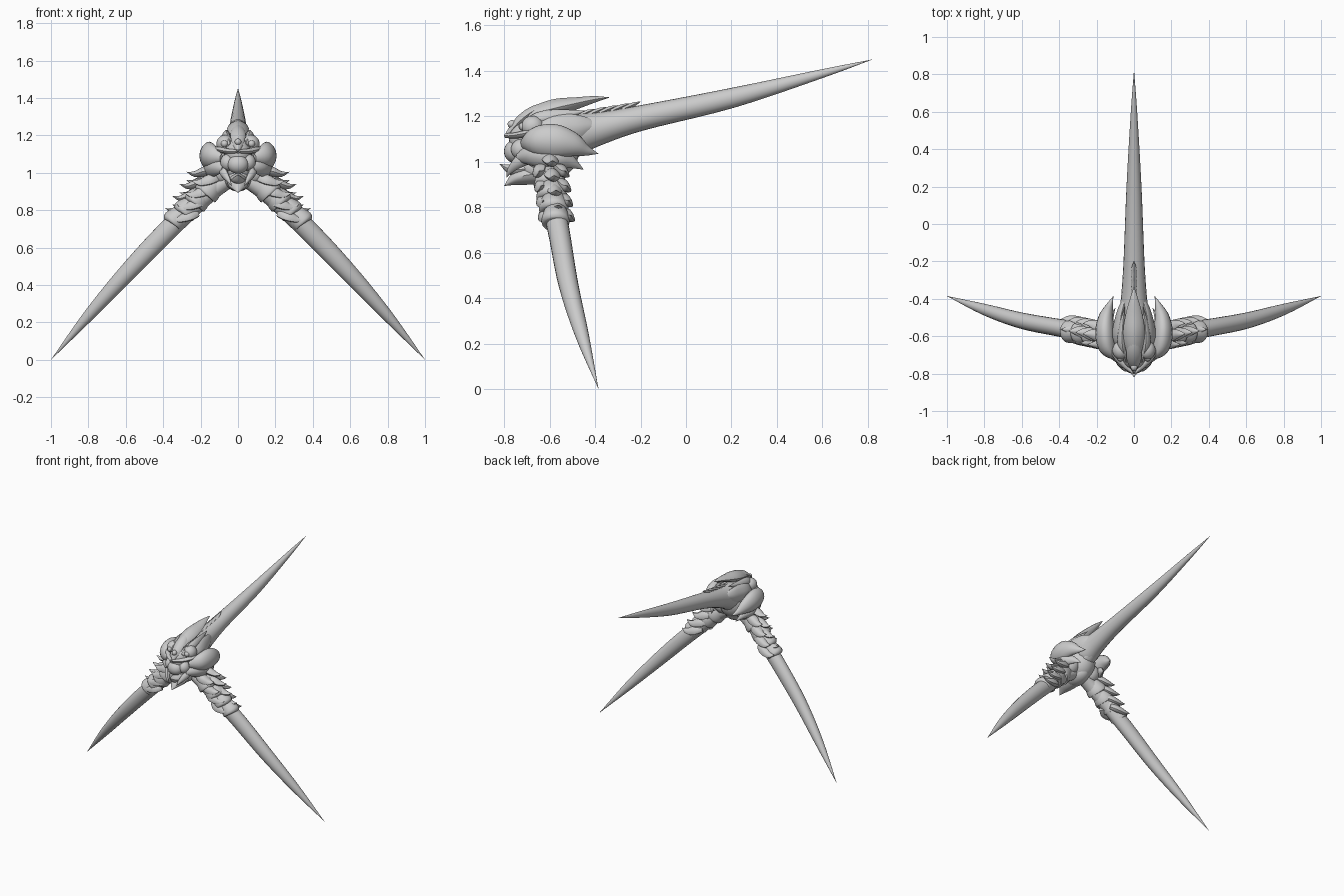
import bpy, bmesh, math
from mathutils import Vector

shell = bpy.data.materials.new("shell_grey")
shell.diffuse_color = (0.6, 0.6, 0.6, 1)


def finish(bm, name, mirror, angle=40):
    bmesh.ops.recalc_face_normals(bm, faces=bm.faces)
    me = bpy.data.meshes.new(name)
    bm.to_mesh(me)
    bm.free()
    ob = bpy.data.objects.new(name, me)
    bpy.context.collection.objects.link(ob)
    me.materials.append(shell)
    bpy.context.view_layer.objects.active = ob
    bpy.ops.object.select_all(action='DESELECT')
    ob.select_set(True)
    bpy.ops.object.shade_smooth_by_angle(angle=math.radians(angle))
    if mirror:
        mod = ob.modifiers.new("mirror", 'MIRROR')
        mod.use_mirror_merge = False
    return ob


def spline(pts, steps):
    """Smooth path through points that carry (x, y, z, half width, half height)."""
    p = [pts[0]] + list(pts) + [pts[-1]]
    out = []
    for i in range(1, len(p) - 2):
        for s in range(steps):
            t = s / steps
            out.append([0.5 * (2 * b + (c - a) * t + (2 * a - 5 * b + 4 * c - d) * t * t
                               + (3 * b - a - 3 * c + d) * t ** 3)
                        for a, b, c, d in zip(p[i - 1], p[i], p[i + 1], p[i + 2])])
    return out + [list(pts[-1])]


def horn(name, pts, up=(0, 0, 1), mirror=False, keel=1.0, sides=16, steps=5):
    """Tapered tube along a path; keel above 1 sharpens the section to a ridge."""
    bm = bmesh.new()
    path = spline(pts, steps)
    rings = []
    for i, q in enumerate(path):
        a, b = path[max(i - 1, 0)], path[min(i + 1, len(path) - 1)]
        tan = (Vector(b[:3]) - Vector(a[:3])).normalized()
        side = tan.cross(Vector(up)).normalized()
        top = side.cross(tan)
        w, h = max(q[3], 0.0006), max(q[4], 0.0006)
        ring = []
        for k in range(sides):
            c, s = math.cos(k * math.tau / sides), math.sin(k * math.tau / sides)
            c = math.copysign(abs(c) ** keel, c)
            s = math.copysign(abs(s) ** keel, s)
            ring.append(bm.verts.new(Vector(q[:3]) + side * w * c + top * h * s))
        rings.append(ring)
    for r0, r1 in zip(rings, rings[1:]):
        for k in range(sides):
            j = (k + 1) % sides
            bm.faces.new((r0[k], r0[j], r1[j], r1[k]))
    bm.faces.new(rings[0])
    bm.faces.new(rings[-1])
    return finish(bm, name, mirror)


def blob(name, loc, size, mirror=False):
    bm = bmesh.new()
    bmesh.ops.create_uvsphere(bm, u_segments=24, v_segments=14, radius=1)
    for v in bm.verts:
        v.co = Vector([v.co[i] * size[i] + loc[i] for i in range(3)])
    return finish(bm, name, mirror)


# Long spikes: two legs and the tail
horn("leg_spike", [(.04, -.60, .97, .05, .045), (.13, -.60, .91, .052, .048),
                   (.25, -.583, .81, .05, .052), (.40, -.555, .668, .047, .054),
                   (.60, -.517, .458, .043, .047), (.80, -.457, .235, .03, .03),
                   (1, -.385, 0, 0, 0)], mirror=True, sides=20)
horn("tail_spike", [(0, -.68, 1.08, .05, .08), (0, -.52, 1.115, .085, .10),
                    (0, -.40, 1.142, .07, .075), (0, -.2, 1.192, .056, .056),
                    (0, .2, 1.28, .04, .044), (0, .6, 1.388, .017, .019),
                    (0, .82, 1.45, 0, 0)], sides=20)
# Saw teeth along the root of the tail
for i in range(6):
    y, z = -.50 + .05 * i, 1.19 + .008 * i
    horn("tail_tooth", [(0, y - .03, z, .018, .012), (0, y + .02, z + .022, .012, .01),
                        (0, y + .05, z + .034, 0, 0)], keel=1.4, sides=8, steps=2)

# Body mass
blob("body_core", (0, -.60, 1.05), (.11, .13, .13))
blob("belly", (0, -.62, .97), (.075, .11, .07))
blob("hip", (.09, -.59, 1.0), (.07, .075, .07), True)

# Large curved shoulder shells, ending in back-facing claws
horn("shoulder_shell", [(.09, -.72, 1.08, .01, .02), (.14, -.665, 1.09, .045, .062),
                        (.155, -.58, 1.09, .052, .075), (.15, -.50, 1.075, .04, .055),
                        (.132, -.44, 1.05, .02, .025), (.11, -.385, 1.035, 0, 0)],
     mirror=True, keel=1.1)
horn("shoulder_lower_plate", [(.08, -.74, 1.02, .01, .02), (.125, -.67, 1.03, .035, .05),
                              (.15, -.58, 1.02, .035, .05), (.13, -.51, 1.0, .02, .03),
                              (.10, -.45, .965, 0, 0)], mirror=True, keel=1.2)
# Plates wrapping the tail root
horn("tail_root_plate", [(.05, -.70, 1.12, .02, .03), (.075, -.60, 1.135, .04, .065),
                         (.07, -.50, 1.145, .03, .065), (.055, -.43, 1.155, .02, .04),
                         (.045, -.375, 1.16, 0, 0)], mirror=True, keel=1.3)
horn("tail_under_plate", [(0, -.62, 1.0, .05, .03), (0, -.52, 1.03, .055, .03),
                          (0, -.44, 1.065, .04, .02), (0, -.36, 1.09, 0, 0)], keel=1.2)

# Head crest: stacked backswept plates
horn("crest_main", [(0, -.75, 1.15, .015, .02), (0, -.68, 1.205, .042, .03),
                    (0, -.58, 1.235, .058, .04), (0, -.48, 1.258, .044, .026),
                    (0, -.40, 1.275, .022, .014), (0, -.335, 1.283, 0, 0)], keel=1.35)
horn("crest_front", [(0, -.79, 1.11, .008, .012), (0, -.73, 1.18, .038, .022),
                     (0, -.66, 1.23, .034, .02), (0, -.56, 1.272, 0, 0)], keel=1.35)
horn("crest_side", [(.045, -.73, 1.14, .01, .02), (.062, -.65, 1.185, .024, .032),
                    (.062, -.56, 1.20, .02, .03), (.05, -.44, 1.225, 0, 0)],
     mirror=True, keel=1.3)

# Face
blob("face_mass", (0, -.68, 1.10), (.075, .10, .09))
blob("eye_lobe", (.070, -.675, 1.155), (.045, .05, .047), True)
blob("side_eye", (.072, -.715, 1.155), (.019, .02, .019), True)
blob("middle_eye", (0, -.765, 1.165), (.018, .02, .018))
blob("nose_dome", (0, -.755, 1.045), (.056, .046, .05))
blob("cheek_dome", (.055, -.725, 1.055), (.04, .045, .045), True)
horn("brow", [(.005, -.795, 1.115, .008, .01), (.05, -.752, 1.115, .018, .014),
              (.10, -.70, 1.125, .016, .014), (.14, -.63, 1.14, 0, 0)],
     mirror=True, keel=1.3, sides=10)
horn("cheek_fang", [(.085, -.68, 1.03, .025, .035), (.075, -.735, 1.0, .022, .028),
                    (.05, -.775, .96, .012, .014), (.035, -.79, .93, 0, 0)],
     mirror=True, keel=1.2, sides=12)
horn("jaw", [(0, -.58, .945, .05, .04), (0, -.67, .945, .058, .045),
             (0, -.74, .93, .045, .034), (0, -.80, .893, 0, 0)], keel=1.2)
horn("lip_spike", [(0, -.70, .97, .045, .03), (0, -.765, .965, .035, .025),
                   (0, -.82, .99, 0, 0)], keel=1.3)

# Leg armour: rings with overlapping outward scales
for i in range(4):
    cx, cz = .15 + .058 * i, .915 - .052 * i
    cy = -.598 + .008 * i
    r = .068 - .003 * i
    horn("leg_ring", [(cx - .035, cy, cz + .034, r * .75, r * .75),
                      (cx, cy, cz, r, r), (cx + .025, cy, cz - .024, r * 1.05, r * 1.05),
                      (cx + .03, cy, cz - .03, r * .8, r * .8)], mirror=True, steps=3)
    tip_x, tip_z = .275 + .038 * i, 1.005 - .065 * i
    for k in (-1, 0, 1):
        ty = cy + .01 + k * .056
        tx = tip_x - .012 * abs(k) + .012 * k
        tz = tip_z - .045 * abs(k)
        horn("leg_scale", [(tx - .15, cy + k * .03, tz + .015, .02, .02),
                           (tx - .10, cy + k * .048, tz + .004, .036, .026),
                           (tx - .045, ty, tz - .012, .024, .016),
                           (tx, ty, tz, 0, 0)],
             up=(0, k * .8, 1), mirror=True, keel=1.3, sides=12, steps=4)
